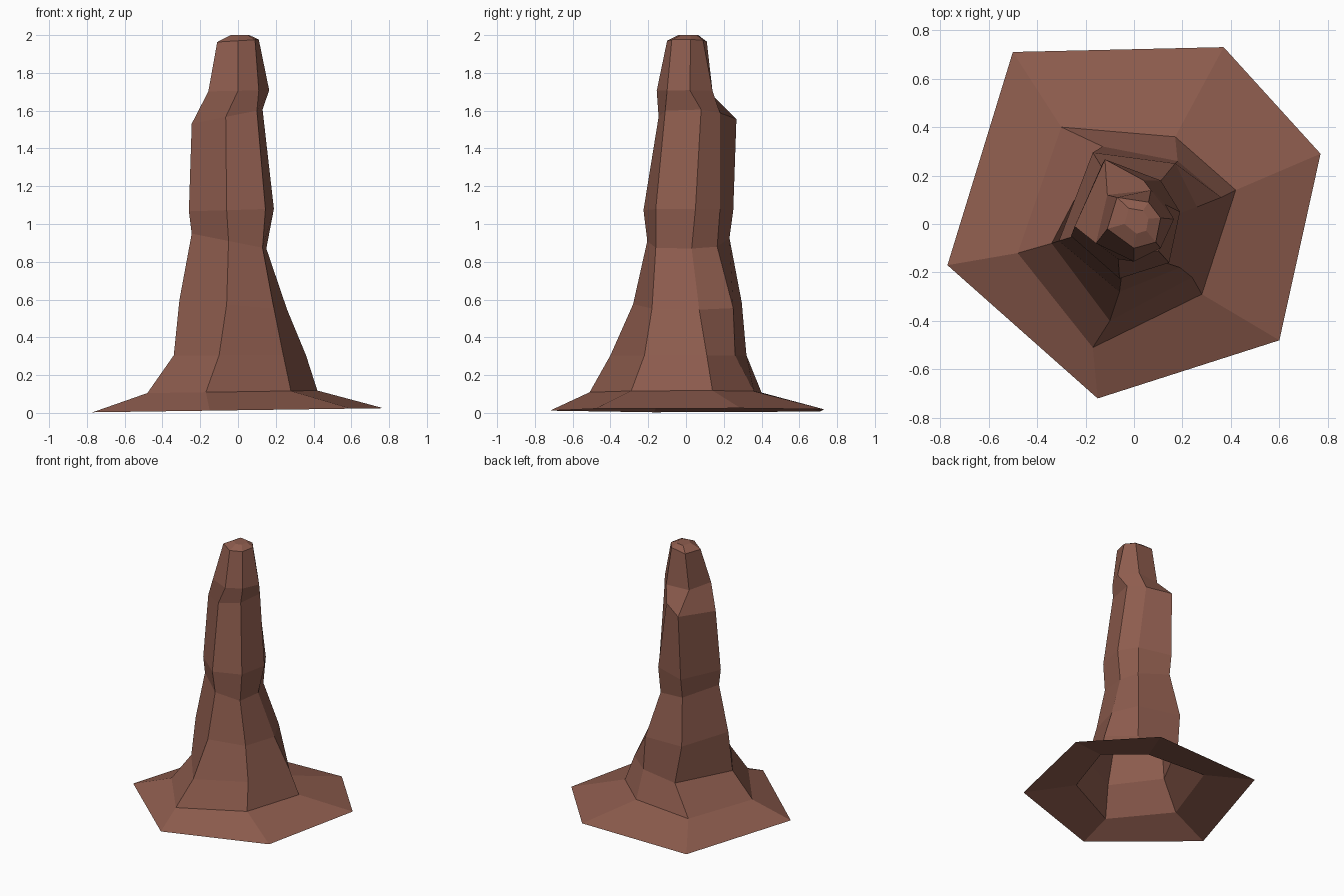
import bpy, bmesh

# Flat brown stone
stone = bpy.data.materials.new("brown stone")
stone.diffuse_color = (0.27, 0.108, 0.076, 1)

# Six-sided cross-sections, bottom to top: height, tilt along x, then x,y corners
# (left, front, front right, right, back right, back left)
RINGS = [
    (0.014, 0.014, [(-.77, -.17), (-.15, -.72), (.60, -.48), (.77, .29), (.37, .73), (-.50, .71)]),
    (0.112, 0.015, [(-.48, -.12), (-.17, -.51), (.28, -.29), (.42, .14), (.17, .36), (-.30, .40)]),
    (0.305, 0.00, [(-.34, -.08), (-.10, -.40), (.24, -.22), (.36, .11), (.18, .26), (-.13, .32)]),
    (0.57, -0.09, [(-.31, -.07), (-.06, -.28), (.19, -.18), (.26, .07), (.17, .25), (-.17, .295)]),
    (0.90, -0.20, [(-.245, -.05), (-.05, -.205), (.13, -.16), (.15, .03), (.10, .165), (-.13, .23)]),
    (1.075, 0.03, [(-.26, -.05), (-.06, -.225), (.145, -.16), (.19, .05), (.11, .18), (-.13, .25)]),
    (1.58, 0.20, [(-.245, -.01), (-.065, -.145), (.10, -.11), (.13, .08), (.04, .18), (-.12, .267)]),
    (1.705, 0.02, [(-.157, -.08), (0, -.155), (.11, -.10), (.165, .02), (.07, .14), (-.11, .12)]),
    (1.97, 0.06, [(-.11, -.02), (0, -.10), (.09, -.075), (.11, .025), (.06, .09), (-.07, .11)]),
]

# Rock spire with flared foot, open underneath
bm = bmesh.new()
loops = [[bm.verts.new((x, y, z + tilt * x)) for x, y in pts]
         for z, tilt, pts in RINGS]
# Small flat tip, a shrunken copy of the last ring
loops.append([bm.verts.new((x * .45 + .01, y * .5 + .01, 2.0)) for x, y in RINGS[-1][2]])
for low, high in zip(loops, loops[1:]):
    for i in range(6):
        j = (i + 1) % 6
        bm.faces.new((low[i], low[j], high[j], high[i]))
bm.faces.new(loops[-1])

mesh = bpy.data.meshes.new("rock_spire")
bm.to_mesh(mesh)
bm.free()
mesh.materials.append(stone)
spire = bpy.data.objects.new("rock_spire", mesh)
bpy.context.collection.objects.link(spire)
